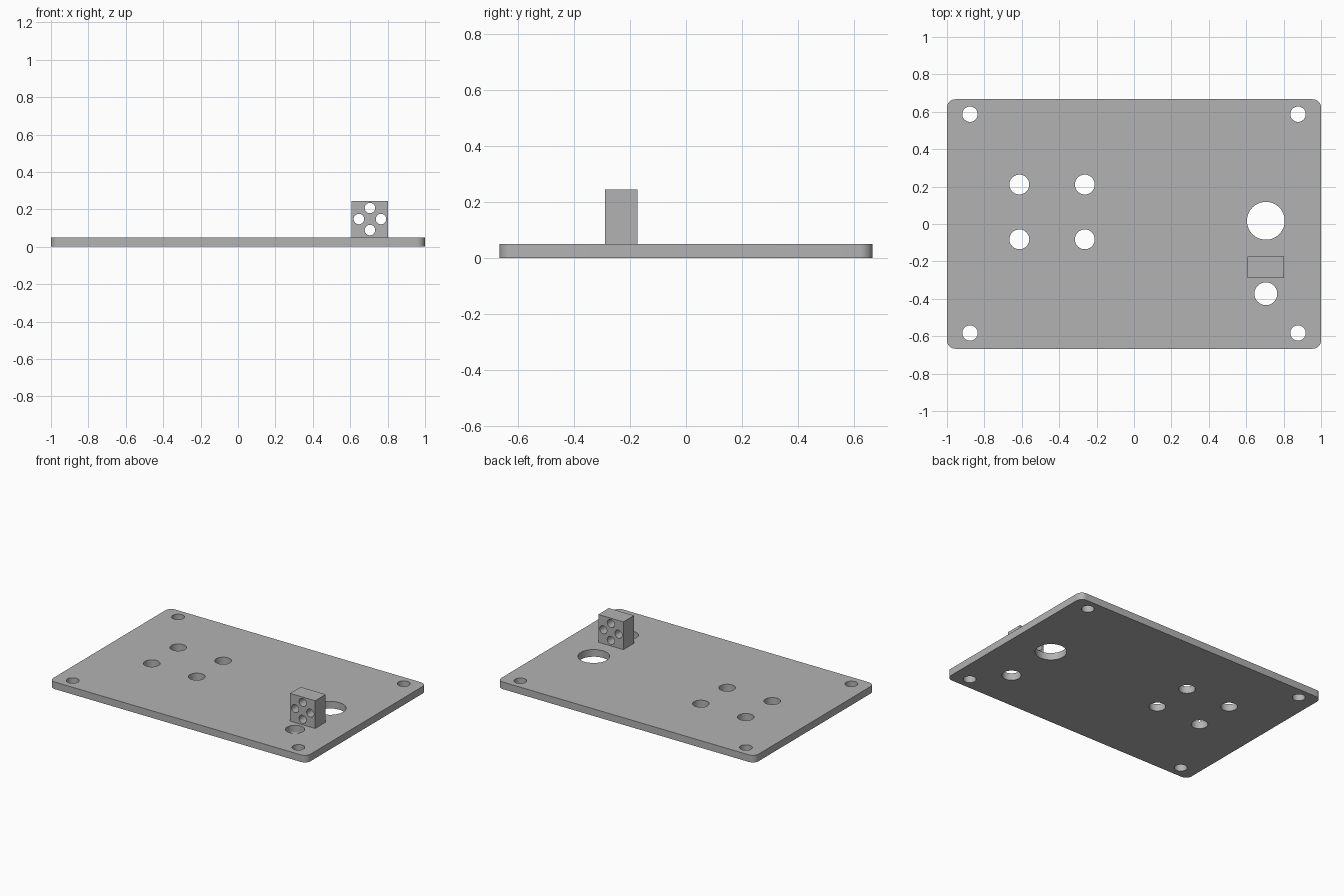
import bpy
import bmesh
import math
from mathutils import Matrix, Vector

default = bpy.data.objects.get("Cube")
if default:
    bpy.data.objects.remove(default, do_unlink=True)

# One plain grey for every part
grey = bpy.data.materials.new("light_grey")
grey.use_nodes = True
colour = (0.448, 0.448, 0.448, 1)
grey.diffuse_color = colour
grey.node_tree.nodes["Principled BSDF"].inputs["Base Color"].default_value = colour


def make_object(name, bm):
    bmesh.ops.recalc_face_normals(bm, faces=bm.faces[:])
    mesh = bpy.data.meshes.new(name)
    bm.to_mesh(mesh)
    bm.free()
    mesh.materials.append(grey)
    obj = bpy.data.objects.new(name, mesh)
    bpy.context.collection.objects.link(obj)
    return obj


def box(bm, low, high):
    low, high = Vector(low), Vector(high)
    matrix = Matrix.Translation((low + high) / 2) @ Matrix.Diagonal((*(high - low), 1))
    bmesh.ops.create_cube(bm, size=1, matrix=matrix)


def drill(obj, holes, turn=Matrix()):
    """Cut a round through-hole for each (centre, radius)."""
    bm = bmesh.new()
    for centre, radius in holes:
        bmesh.ops.create_cone(bm, cap_ends=True, segments=64, radius1=radius, radius2=radius,
                              depth=0.4, matrix=Matrix.Translation(centre) @ turn)
    cutter = make_object("hole_cutter", bm)
    cutter.hide_render = True
    mod = obj.modifiers.new("holes", 'BOOLEAN')
    mod.operation = 'DIFFERENCE'
    mod.solver = 'EXACT'
    mod.object = cutter
    bpy.ops.object.select_all(action='DESELECT')
    obj.select_set(True)
    bpy.context.view_layer.objects.active = obj
    bpy.ops.object.modifier_apply(modifier=mod.name)
    bpy.data.objects.remove(cutter, do_unlink=True)
    bpy.ops.object.shade_smooth_by_angle(angle=math.radians(30))


# Base plate with rounded vertical corners
thick = 0.05
bm = bmesh.new()
box(bm, (-1, -0.667, 0), (1, 0.667, thick))
uprights = [e for e in bm.edges if abs(e.verts[0].co.z - e.verts[1].co.z) > 0.01]
bmesh.ops.bevel(bm, geom=uprights, offset=0.045, segments=12, profile=0.5, affect='EDGES')
plate = make_object("base_plate", bm)

# Corner screw holes, four-hole group, large and small holes
holes = [((x, y, 0), 0.041) for x in (-0.877, 0.877) for y in (-0.583, 0.587)]
holes += [((x, y, 0), 0.053) for x in (-0.613, -0.263) for y in (-0.082, 0.211)]
holes += [((0.705, 0.017, 0), 0.101), ((0.705, -0.373, 0), 0.061)]
drill(plate, holes)

# Upright block with four holes running front to back
bm = bmesh.new()
box(bm, (0.608, -0.29, thick), (0.803, -0.173, 0.245))
block = make_object("upright_block", bm)
centre = Vector((0.7055, -0.23, 0.148))
step = 0.059
offsets = [(step, 0, 0), (-step, 0, 0), (0, 0, step), (0, 0, -step)]
drill(block, [(centre + Vector(o), 0.028) for o in offsets], Matrix.Rotation(math.pi / 2, 4, 'X'))
